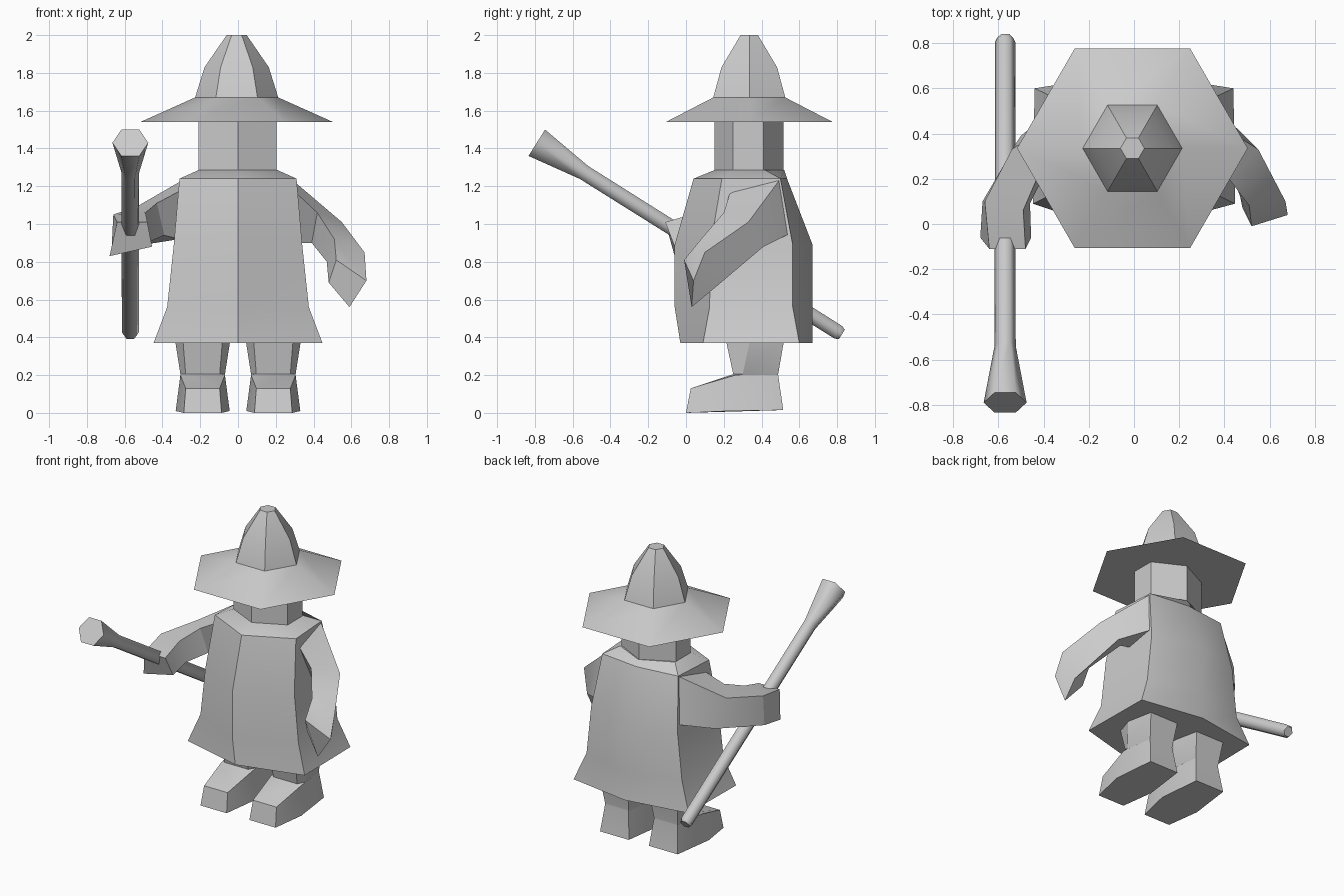
import bpy, bmesh, math
from mathutils import Vector


def loft(name, rings, angle=30):
    """Skin equal-sized point rings into a closed solid."""
    bm = bmesh.new()
    loops = [[bm.verts.new(p) for p in ring] for ring in rings]
    n = len(loops[0])
    for a, b in zip(loops, loops[1:]):
        for i in range(n):
            j = (i + 1) % n
            bm.faces.new((a[i], a[j], b[j], b[i]))
    bm.faces.new(loops[0])
    bm.faces.new(loops[-1])
    bmesh.ops.recalc_face_normals(bm, faces=bm.faces)
    mesh = bpy.data.meshes.new(name)
    bm.to_mesh(mesh)
    bm.free()
    ob = bpy.data.objects.new(name, mesh)
    bpy.context.collection.objects.link(ob)
    bpy.ops.object.select_all(action='DESELECT')
    ob.select_set(True)
    bpy.context.view_layer.objects.active = ob
    bpy.ops.object.shade_smooth_by_angle(angle=math.radians(angle))
    return ob


def hexagon(center, u, v, r):
    """Hexagon of radius r with its first corner along u."""
    c, u, v = Vector(center), Vector(u), Vector(v)
    return [c + r * (u * math.cos(k * math.pi / 3) + v * math.sin(k * math.pi / 3))
            for k in range(6)]


X, Y = (1, 0, 0), (0, 1, 0)

# Pointed hat with wide six-sided brim
loft("hat", [hexagon((-0.007, 0.335, z), X, Y, r) for z, r in
             [(1.54, 0.51), (1.67, 0.22), (1.83, 0.17), (2.0, 0.053)]], 45)

# Head: six-sided column with a corner at the front
loft("head", [[(0, 0.15, z), (0.205, 0.25, z), (0.205, 0.41, z),
               (0, 0.515, z), (-0.21, 0.41, z), (-0.21, 0.25, z)]
              for z in (1.27, 1.54)])

# Robe: symmetric six-sided rings
# (height, front y, front corner x/y, back corner x/y, back y)
robe = [(0.37, -0.03, 0.447, 0.09, 0.44, 0.60, 0.67),
        (0.56, -0.06, 0.375, 0.125, 0.365, 0.565, 0.67),
        (0.89, -0.06, 0.34, 0.13, 0.33, 0.565, 0.67),
        (1.24, 0.04, 0.31, 0.19, 0.29, 0.50, 0.535),
        (1.285, 0.15, 0.21, 0.25, 0.21, 0.42, 0.52)]
loft("robe", [[(0, f, z), (fx, fy, z), (bx, by, z), (0, b, z), (-bx, by, z), (-fx, fy, z)]
              for z, f, fx, fy, bx, by, b in robe])

# Legs with boots, mirrored
# (front z, back z, front y, mid y, back y, half widths front/mid/back)
boot = [(0.0, 0.015, 0.0, 0.22, 0.515, 0.10, 0.143, 0.11),
        (0.13, 0.20, 0.025, 0.26, 0.488, 0.09, 0.118, 0.09),
        (0.205, 0.205, 0.25, 0.30, 0.488, 0.09, 0.118, 0.09),
        (0.39, 0.39, 0.21, 0.34, 0.52, 0.105, 0.147, 0.11)]
for side, label in ((1, "left"), (-1, "right")):
    rings = []
    for zf, zb, f, m, b, wf, wm, wb in boot:
        cx = 0.187
        zm = zb if zf > 0 else 0.01
        pts = [(cx - wf, f, zf), (cx + wf, f, zf), (cx + wm, m, zm),
               (cx + wb, b, zb), (cx - wb, b, zb), (cx - wm, m, zm)]
        rings.append([(side * x, y, z) for x, y, z in pts])
    loft(label + "_leg", rings)

# Hanging arm: shoulder, elbow, wrist and hand sections
loft("hanging_arm", [
    [(0.28, 0.24, 1.19), (0.28, 0.50, 1.24), (0.31, 0.55, 0.95), (0.31, 0.36, 0.90)],
    [(0.42, 0.20, 1.06), (0.55, 0.33, 1.01), (0.47, 0.41, 0.88), (0.39, 0.33, 0.90)],
    [(0.51, 0.08, 0.92), (0.67, 0.10, 0.85), (0.61, 0.15, 0.66), (0.47, 0.12, 0.80)],
    [(0.52, -0.01, 0.81), (0.68, 0.04, 0.70), (0.59, 0.03, 0.56), (0.48, 0.07, 0.69)]])

# Raised arm gripping the staff
loft("raised_arm", [
    [(-0.28, 0.50, 1.24), (-0.28, 0.24, 1.19), (-0.31, 0.34, 0.92), (-0.31, 0.55, 0.93)],
    [(-0.54, 0.33, 1.09), (-0.43, 0.20, 1.11), (-0.39, 0.23, 0.94), (-0.50, 0.39, 0.89)],
    [(-0.66, 0.10, 1.05), (-0.49, 0.06, 1.06), (-0.46, 0.09, 0.91), (-0.67, 0.10, 0.85)],
    [(-0.64, -0.11, 1.01), (-0.48, -0.11, 1.01), (-0.455, -0.06, 0.88), (-0.68, -0.06, 0.83)]])

# Staff: slanted six-sided rod flaring at the top
low, high = Vector((-0.57, 0.825, 0.415)), Vector((-0.57, -0.79, 1.43))
across = (high - low).normalized().cross(Vector(X))
loft("staff", [hexagon(low.lerp(high, t), X, across, r) for t, r in
               [(0, 0.034), (0.012, 0.045), (0.845, 0.047), (1, 0.095)]], 62)
